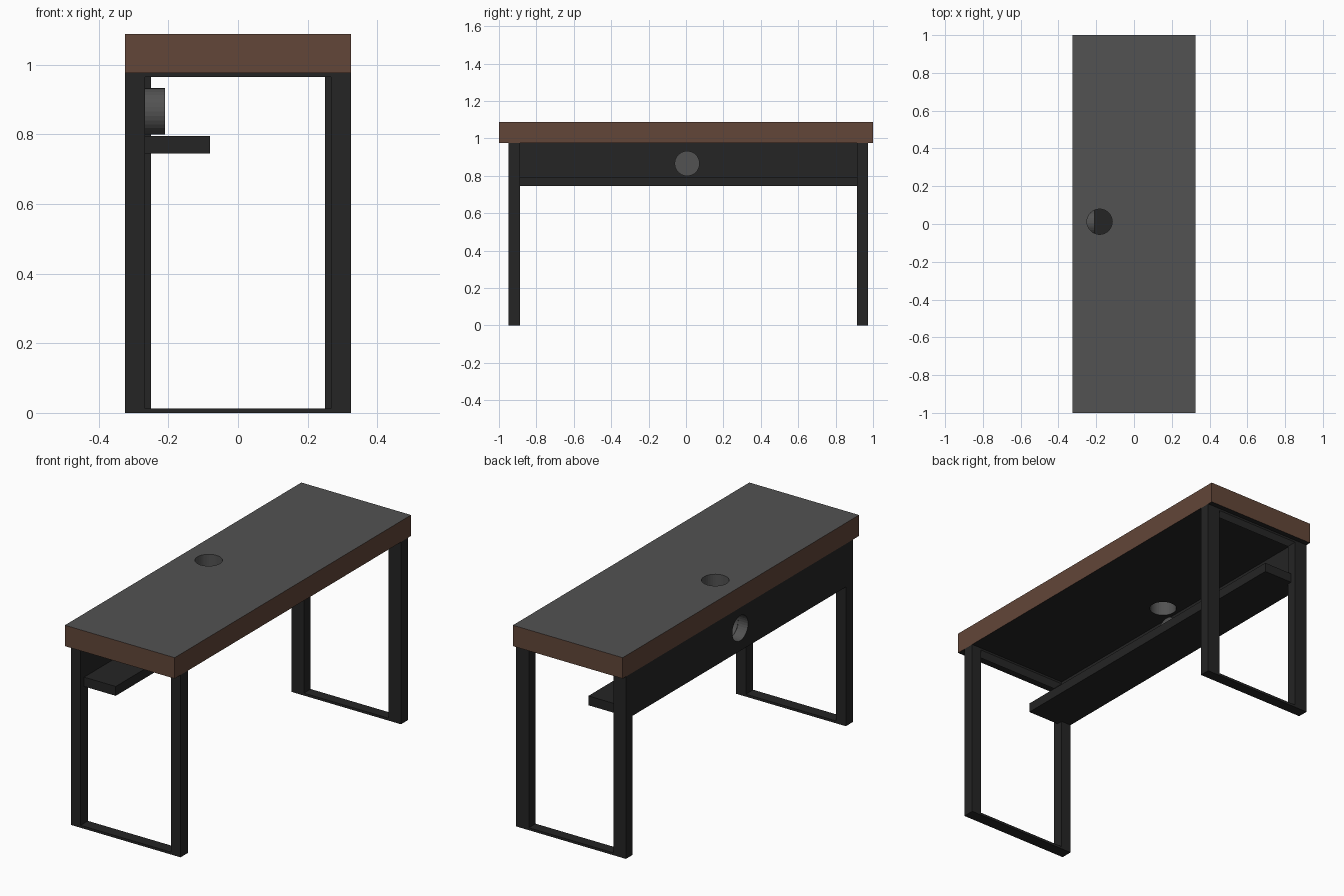
import bpy, bmesh, math
from mathutils import Matrix, Vector

if "Cube" in bpy.data.objects:
    bpy.data.objects.remove(bpy.data.objects["Cube"])


def material(name, rgb):
    m = bpy.data.materials.new(name)
    m.diffuse_color = (*rgb, 1)
    m.use_nodes = True
    m.node_tree.nodes["Principled BSDF"].inputs["Base Color"].default_value = m.diffuse_color
    return m


BLACK, GREY, BROWN = range(3)
MATS = [material("black_metal", (0.018, 0.018, 0.018)),
        material("dark_grey", (0.085, 0.085, 0.085)),
        material("brown_wood", (0.122, 0.061, 0.040))]


def finish(name, bm):
    me = bpy.data.meshes.new(name)
    bm.to_mesh(me)
    bm.free()
    for m in MATS:
        me.materials.append(m)
    ob = bpy.data.objects.new(name, me)
    bpy.context.collection.objects.link(ob)
    return ob


def box(name, lo, hi):
    lo, hi = Vector(lo), Vector(hi)
    bm = bmesh.new()
    bmesh.ops.create_cube(bm, size=1, matrix=Matrix.Translation((lo + hi) / 2)
                          @ Matrix.Diagonal((*(hi - lo), 1)))
    return finish(name, bm)


def cylinder(name, centre, r, depth, axis="Z"):
    rot = Matrix.Rotation(math.pi / 2, 4, "Y") if axis == "X" else Matrix()
    bm = bmesh.new()
    bmesh.ops.create_cone(bm, cap_ends=True, segments=32, radius1=r, radius2=r,
                          depth=depth, matrix=Matrix.Translation(centre) @ rot)
    return finish(name, bm)


def cut(ob, cutter):
    mod = ob.modifiers.new("cut", "BOOLEAN")
    mod.operation, mod.solver, mod.object = "DIFFERENCE", "EXACT", cutter
    bpy.context.view_layer.objects.active = ob
    bpy.ops.object.modifier_apply(modifier=mod.name)
    bpy.data.objects.remove(cutter)


def paint(ob, rule):
    for p in ob.data.polygons:
        p.material_index = rule(p.center, p.normal)


X, R = 0.325, 0.067          # half depth of desk, cable hole radius
UNDER, TOP = 0.976, 1.088    # tabletop heights
HX, HY = -0.182, 0.012       # tabletop hole
PY, PZ = 0.006, 0.866        # panel hole

# Tabletop: wooden edges, grey surface and hole lining, black underside
top = box("tabletop", (-X, -1, UNDER), (X, 1, TOP))
cut(top, cylinder("cutter", (HX, HY, 1.03), R, 0.4))


def top_rule(c, n):
    if n.z < -0.5:
        return BLACK
    if n.z > 0.5 or math.hypot(c.x - HX, c.y - HY) < R + 0.01:
        return GREY
    return BROWN


paint(top, top_rule)

# Leg frames: closed loops with a grey face under the upper bar
for name, y0, y1, inner in (("front_leg_frame", -0.95, -0.888, 0.267),
                            ("rear_leg_frame", 0.915, 0.972, 0.25)):
    leg = box(name, (-X, y0, 0), (X, y1, UNDER))
    cut(leg, box("cutter", (-inner, y0 - 0.1, 0.013), (inner, y1 + 0.1, 0.965)))
    paint(leg, lambda c, n: GREY if n.z < -0.5 and c.z > 0.5 else BLACK)

# Long side panel with a lined cable hole
panel = box("side_panel", (-X, -0.888, 0.745), (-0.267, 0.915, UNDER))
cut(panel, cylinder("cutter", (-0.296, PY, PZ), R, 0.3, "X"))
paint(panel, lambda c, n: GREY if abs(n.x) < 0.5
      and math.hypot(c.y - PY, c.z - PZ) < R + 0.01 else BLACK)

# Cable cup: closed on the inside, open to the outside of the panel
cup = cylinder("cable_cup", (-0.2385, PY, PZ), R, 0.057, "X")
cut(cup, cylinder("cutter", (-0.263, PY, PZ), R - 0.002, 0.1, "X"))
paint(cup, lambda c, n: GREY)

# Cable shelf
box("cable_shelf", (-0.267, -0.92, 0.745), (-0.08, 0.94, 0.795))
